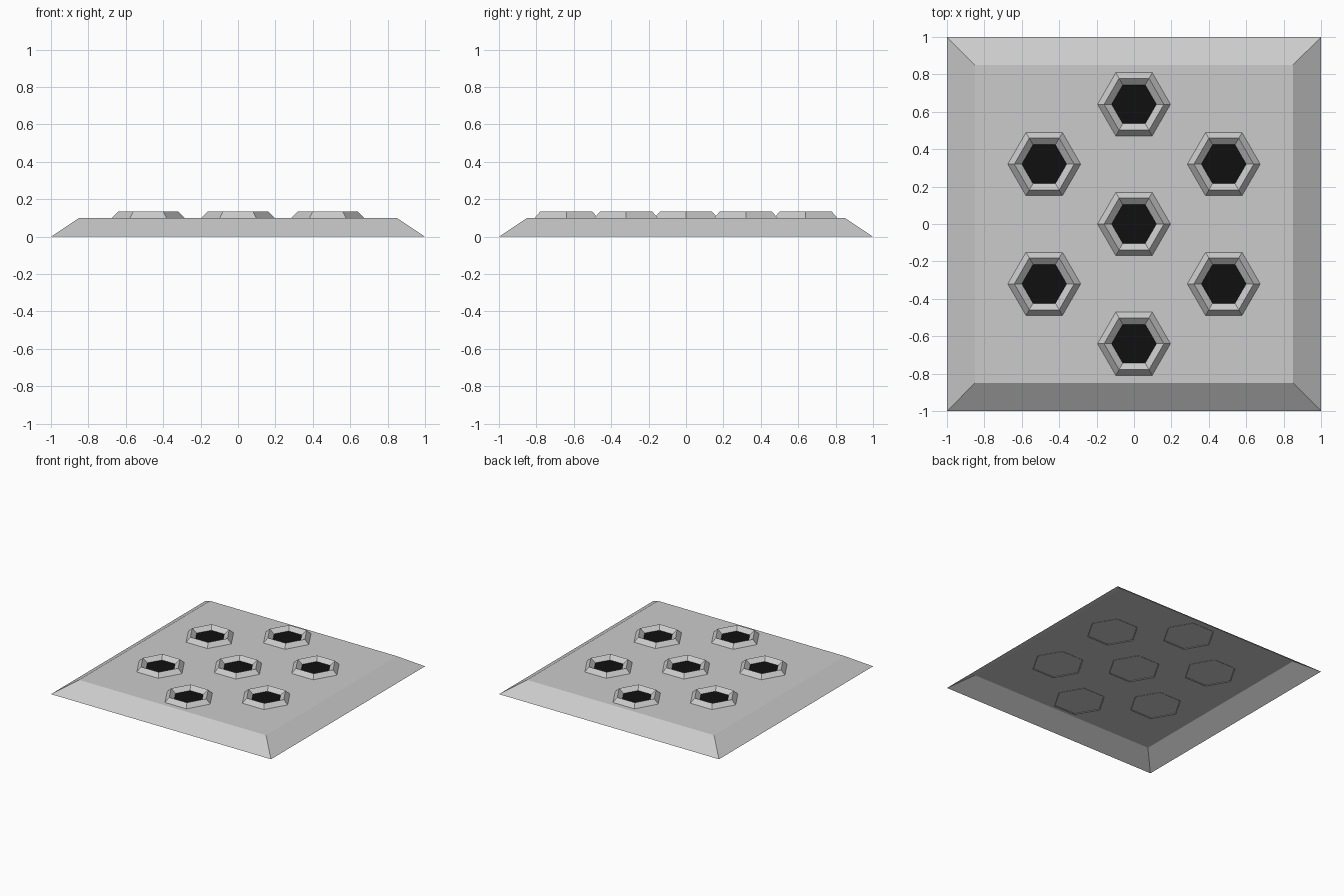
import bpy, bmesh
from math import cos, sin, pi

if "Cube" in bpy.data.objects:
    bpy.data.objects.remove(bpy.data.objects["Cube"])


def ring(bm, sides, radius, z, centre=(0, 0), turn=0.0):
    return [bm.verts.new((centre[0] + radius * cos(turn + 2 * pi * i / sides),
                          centre[1] + radius * sin(turn + 2 * pi * i / sides), z))
            for i in range(sides)]


def loft(bm, rings):
    for a, b in zip(rings, rings[1:]):
        n = len(a)
        for i in range(n):
            j = (i + 1) % n
            bm.faces.new((a[i], a[j], b[j], b[i]))


def finish(bm, name, material=None):
    mesh = bpy.data.meshes.new(name)
    bm.to_mesh(mesh)
    bm.free()
    obj = bpy.data.objects.new(name, mesh)
    bpy.context.collection.objects.link(obj)
    if material:
        mesh.materials.append(material)
    return obj


black = bpy.data.materials.new("black")
black.diffuse_color = (0.005, 0.005, 0.005, 1)
black.use_nodes = True
black.node_tree.nodes["Principled BSDF"].inputs["Base Color"].default_value = black.diffuse_color

# Sloped plate, open underneath
bm = bmesh.new()
rings = [ring(bm, 4, half * 2 ** 0.5, z, turn=pi / 4)
         for half, z in ((1.0, 0.0), (0.85, 0.1))]
loft(bm, rings)
bm.faces.new(rings[-1])
finish(bm, "base_plate")

# Hexagonal sockets: raised bevelled rim with a dark floor
centres = [(0, 0), (0, 0.64), (0, -0.64)]
centres += [(sx * 0.48, sy * 0.32) for sx in (-1, 1) for sy in (-1, 1)]
rim_profile = ((0.20, 0.095), (0.16, 0.135), (0.12, 0.104))

for k, c in enumerate(centres):
    bm = bmesh.new()
    loft(bm, [ring(bm, 6, r, z, c) for r, z in rim_profile])
    finish(bm, f"hex_rim_{k}")

    bm = bmesh.new()
    bm.faces.new(ring(bm, 6, 0.12, 0.104, c))
    finish(bm, f"hex_floor_{k}", black)
